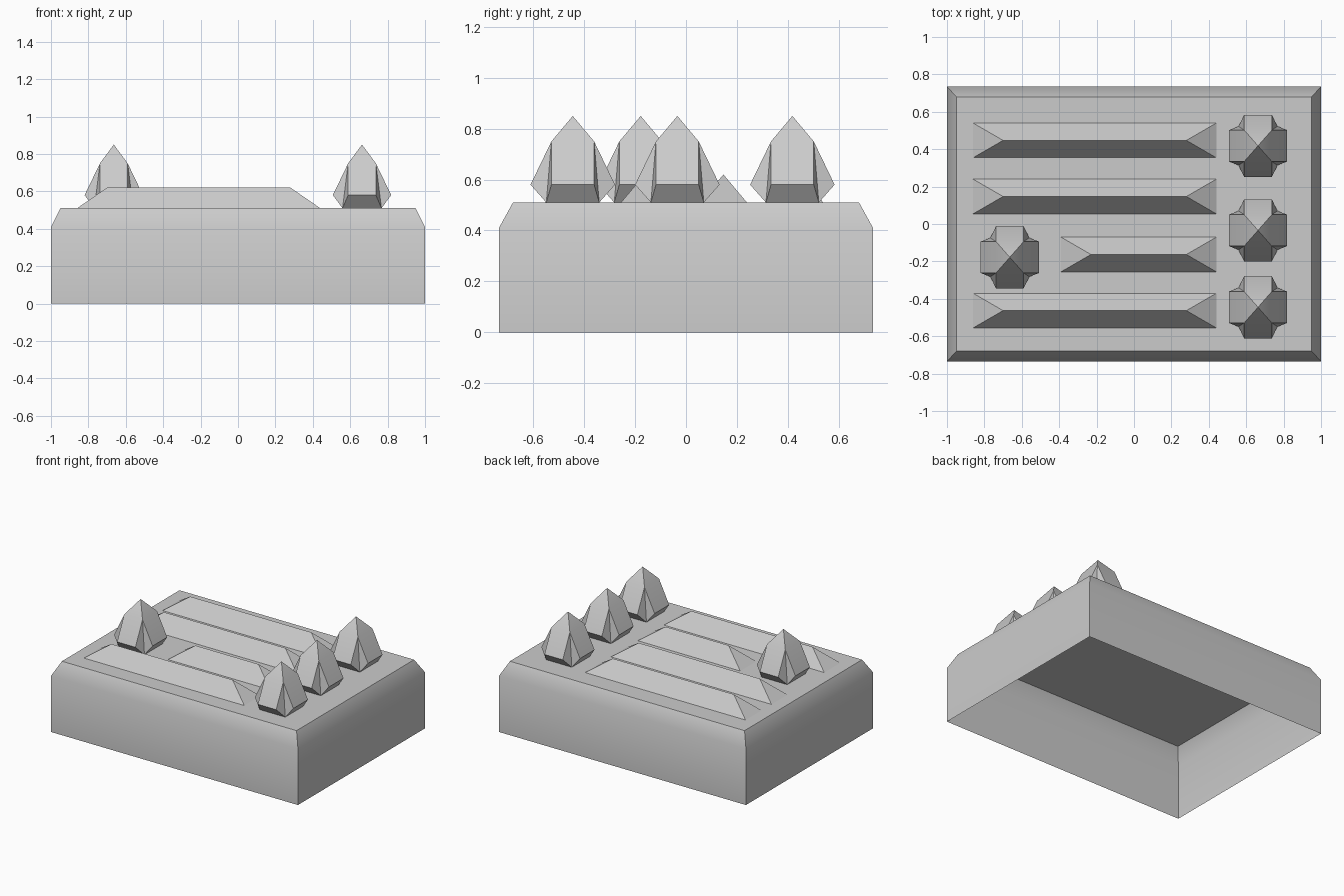
import bpy, bmesh, math
from mathutils import Vector

cube = bpy.data.objects.get("Cube")
if cube:
    bpy.data.objects.remove(cube, do_unlink=True)

grey = bpy.data.materials.new("plain grey")
grey.use_nodes = True
COLOUR = (0.6, 0.6, 0.6, 1)
grey.diffuse_color = COLOUR
grey.node_tree.nodes["Principled BSDF"].inputs["Base Color"].default_value = COLOUR

CORNERS = [(-1, -1), (1, -1), (1, 1), (-1, 1)]


def ring(bm, hx, hy, z):
    """Four vertices of a rectangle with the given half sizes."""
    return [bm.verts.new((sx * hx, sy * hy, z)) for sx, sy in CORNERS]


def bridge(bm, low, high):
    for i in range(4):
        j = (i + 1) % 4
        bm.faces.new((low[i], low[j], high[j], high[i]))


def finish(bm, name, location=(0, 0, 0)):
    bmesh.ops.remove_doubles(bm, verts=bm.verts, dist=0.0005)
    mesh = bpy.data.meshes.new(name)
    bm.to_mesh(mesh)
    bm.free()
    mesh.materials.append(grey)
    mesh.shade_smooth()
    mesh.set_sharp_from_angle(angle=math.radians(30))
    obj = bpy.data.objects.new(name, mesh)
    obj.location = location
    bpy.context.collection.objects.link(obj)
    return obj


TOP = 0.51

# Hollow block, open underneath, with a sloped upper rim
bm = bmesh.new()
rings = [ring(bm, 1, 0.735, 0), ring(bm, 1, 0.735, 0.41), ring(bm, 0.95, 0.68, TOP)]
for low, high in zip(rings, rings[1:]):
    bridge(bm, low, high)
bm.faces.new(rings[-1])
finish(bm, "hollow_block")


# Hipped ridges lying across the top
def add_ridge(name, x0, x1, y):
    half = (x1 - x0) / 2
    bm = bmesh.new()
    bridge(bm, ring(bm, half, 0.0925, 0), ring(bm, half - 0.16, 0, 0.11))
    finish(bm, name, ((x0 + x1) / 2, y, TOP))


add_ridge("ridge_back", -0.86, 0.44, 0.447)
add_ridge("ridge_middle", -0.86, 0.44, 0.147)
add_ridge("ridge_short", -0.39, 0.44, -0.163)
add_ridge("ridge_front", -0.86, 0.44, -0.463)


# Pointed buds with four flared sides and grooves between them
def add_bud(name, x, y):
    bm = bmesh.new()
    base = ring(bm, 0.104, 0.104, 0)
    flare_y = ring(bm, 0.074, 0.166, 0.07)
    flare_x = ring(bm, 0.156, 0.084, 0.07)
    shoulder = ring(bm, 0.074, 0.084, 0.24)
    tip = bm.verts.new(Vector((0, 0, 0.34)))
    for i in range(4):
        j = (i + 1) % 4
        flare, other = (flare_y, flare_x) if i % 2 == 0 else (flare_x, flare_y)
        bm.faces.new((base[i], base[j], flare[j], flare[i]))
        bm.faces.new((flare[i], flare[j], shoulder[j], shoulder[i]))
        bm.faces.new((shoulder[i], shoulder[j], tip))
        # groove walls at this corner
        bm.faces.new((base[i], flare[i], shoulder[i]))
        bm.faces.new((base[i], shoulder[i], other[i]))
    finish(bm, name, (x, y, TOP))


add_bud("bud_left_back", 0.663, 0.418)
add_bud("bud_left_middle", 0.663, -0.034)
add_bud("bud_left_front", 0.663, -0.445)
add_bud("bud_right", -0.664, -0.178)
